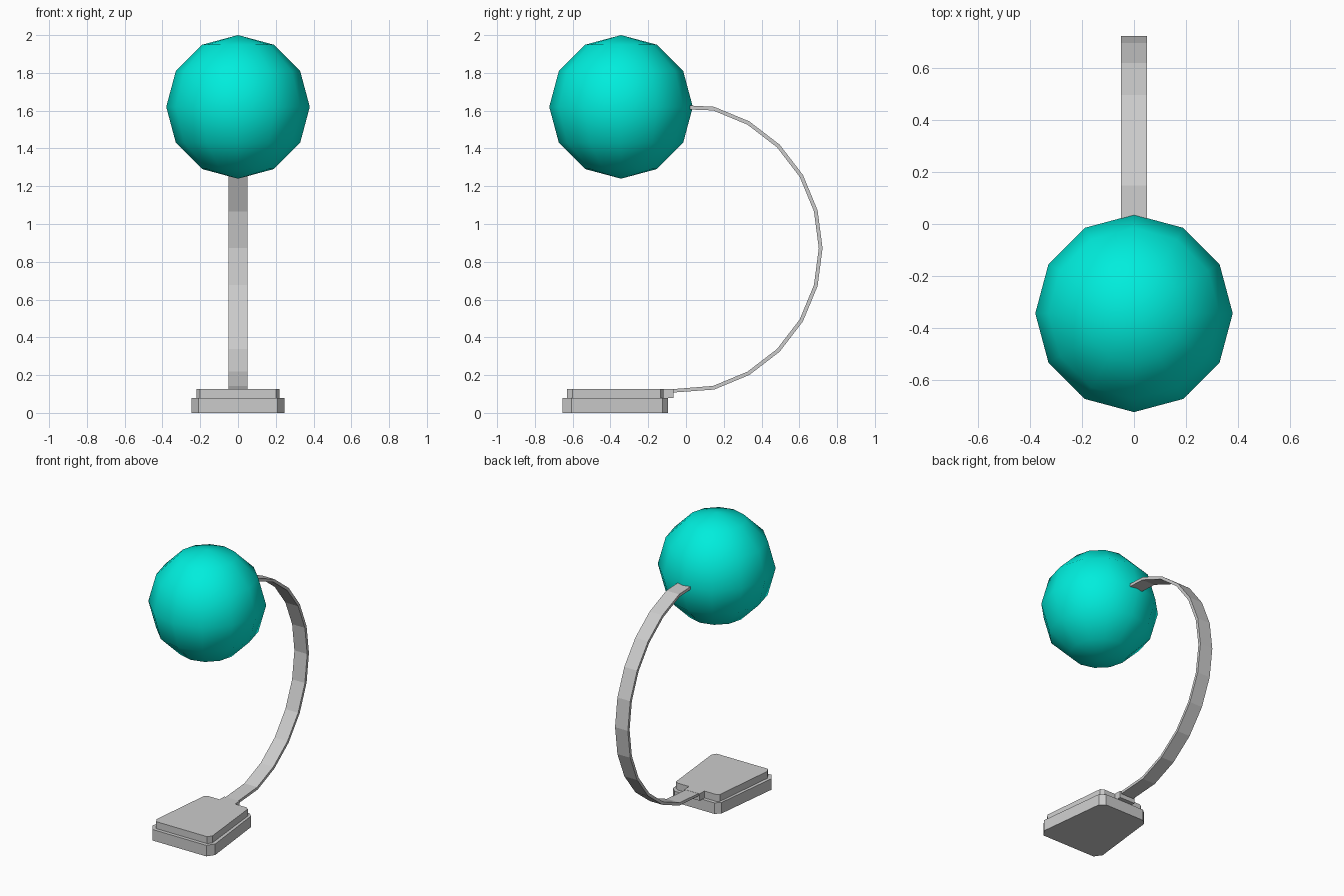
import bpy, bmesh, math

if "Cube" in bpy.data.objects:
    bpy.data.objects.remove(bpy.data.objects["Cube"])


def extrude_outline(name, pts, vec):
    """Closed flat outline pushed along vec to make a solid."""
    bm = bmesh.new()
    face = bm.faces.new([bm.verts.new(p) for p in pts])
    out = bmesh.ops.extrude_face_region(bm, geom=[face])
    verts = [g for g in out["geom"] if isinstance(g, bmesh.types.BMVert)]
    bmesh.ops.translate(bm, verts=verts, vec=vec)
    bmesh.ops.recalc_face_normals(bm, faces=bm.faces)
    me = bpy.data.meshes.new(name)
    bm.to_mesh(me)
    bm.free()
    ob = bpy.data.objects.new(name, me)
    bpy.context.collection.objects.link(ob)
    return ob


def plate(name, right_half, z0, z1):
    """Symmetric plate from the outline of its right half."""
    pts = right_half + [(-x, y) for x, y in reversed(right_half)]
    return extrude_outline(name, [(x, y, z0) for x, y in pts], (0, 0, z1 - z0))


# Base: tapered plate with cut corners
plate("base_lower",
      [(0.21, -0.655), (0.245, -0.605), (0.19, -0.125), (0.155, -0.095)], 0, 0.078)

# Upper plate with a tab that holds the arm
plate("base_upper",
      [(0.20, -0.63), (0.22, -0.60), (0.172, -0.135), (0.15, -0.12),
       (0.06, -0.12), (0.06, -0.067)], 0.078, 0.127)

# Arm: thin curved strip in 15 degree segments
CY, CZ = -0.052, 0.872
angles = [math.radians(a) for a in range(-75, 76, 15)]


def arc(r):
    return [(-0.05, CY + r * math.cos(a), CZ + r * math.sin(a)) for a in angles]


outer = [(-0.05, -0.08, 0.107)] + arc(0.775) + [(-0.05, 0.02, 1.627)]
inner = [(-0.05, -0.08, 0.125)] + arc(0.755) + [(-0.05, 0.02, 1.606)]
extrude_outline("arm", outer + inner[::-1], (0.1, 0, 0))

# Globe: smooth low-poly ball
bpy.ops.mesh.primitive_uv_sphere_add(segments=12, ring_count=6, radius=0.38,
                                     location=(0, -0.344, 1.62))
globe = bpy.context.object
globe.name = "lamp_globe"
bpy.ops.object.shade_smooth()
mat = bpy.data.materials.new("turquoise")
mat.diffuse_color = (0.0, 0.85, 0.72, 1)
mat.use_nodes = True
mat.node_tree.nodes["Principled BSDF"].inputs["Base Color"].default_value = mat.diffuse_color
globe.data.materials.append(mat)
